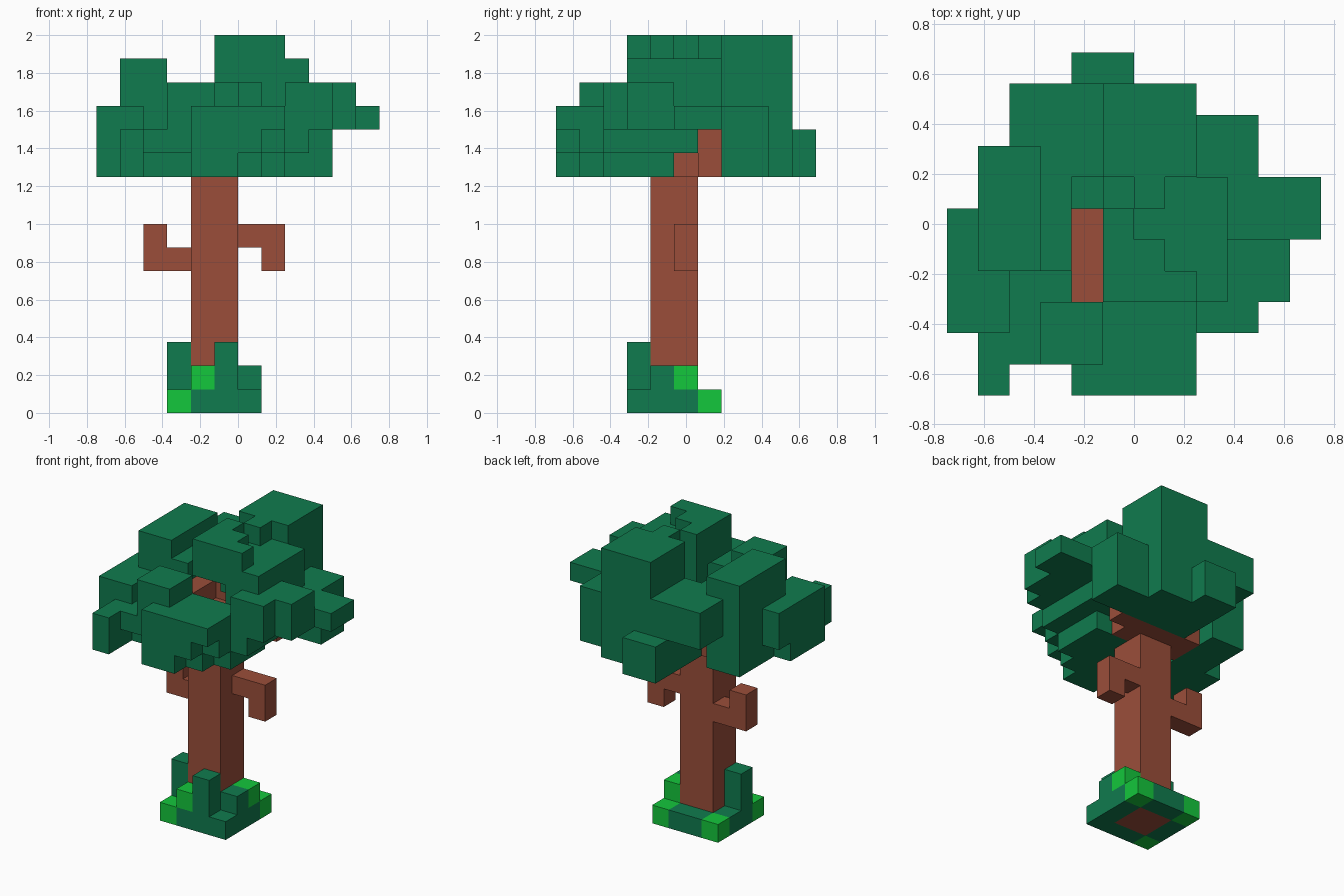
import bpy, bmesh
from mathutils import Vector

if "Cube" in bpy.data.objects:
    bpy.data.objects.remove(bpy.data.objects["Cube"])

V = 0.125                              # cube size
ORIGIN = Vector((-0.75, -0.6875, 0))   # corner of the first cube


def material(name, rgb):
    m = bpy.data.materials.new(name)
    m.diffuse_color = (*rgb, 1)
    m.use_nodes = True
    m.node_tree.nodes["Principled BSDF"].inputs["Base Color"].default_value = m.diffuse_color
    return m


LEAF = material("leaf_green", (0.005, 0.198, 0.077))
GRASS = material("bright_green", (0.007, 0.571, 0.045))
BARK = material("bark_brown", (0.328, 0.076, 0.042))
owner = {}     # cube -> part name; the first part placed keeps a shared cube
paint = {}     # part name -> material


def block(name, mat, x, y, z):
    """Solid block; each of x, y, z is one cube index or a (first, last) pair."""
    paint[name] = mat
    rx, ry, rz = [range(r[0], r[1] + 1) if isinstance(r, tuple) else (r,)
                  for r in (x, y, z)]
    for i in rx:
        for j in ry:
            for k in rz:
                owner.setdefault((i, j, k), name)


# Trunk and its upper core
block("trunk", BARK, (4, 5), (4, 5), (0, 11))
block("trunk", BARK, 4, (3, 5), (11, 12))
block("trunk", BARK, 5, 5, 12)

# Two bent branches, the left turning up and the right turning down
for name, arm, tip, level in (("left_branch", 3, 2, 6), ("right_branch", 6, 7, 7)):
    block(name, BARK, arm, 5, level)
    block(name, BARK, tip, 5, (6, 7))

# Branches under the leaves
block("upper_branches", BARK, (3, 6), (5, 6), 10)
block("upper_branches", BARK, (6, 7), 6, (10, 11))

# Grass: bright tufts at three corners and two sides, dark ring and tall blades
for x, y, z in ((3, 3, 0), (3, 6, 0), (6, 6, 0), (4, 3, 1), (6, 5, 1)):
    block("bright_grass", GRASS, x, y, z)
block("base_grass", LEAF, (3, 6), (3, 6), 0)
for x, y, top in ((5, 3, 2), (3, 4, 2), (6, 4, 1)):
    block("base_grass", LEAF, x, y, (1, top))

# Front and right leaves: underside rises in diagonal steps to the right
for y, end in enumerate((8, 8, 10, 11, 11)):
    for x in range(4, end):
        low = min(12, max(10, x + 5 - min(y, 2)))
        top = 13 if x > 7 or (y > 2 and x == 7) else 11 if y > 2 else 12
        block("front_leaves", LEAF, x, y, (low, top))
block("front_leaves", LEAF, (3, 4), (1, 2), (11, 13))

# Left leaves
block("left_leaves", LEAF, 1, (0, 1), (10, 11))
block("left_leaves", LEAF, 2, 1, 11)
block("left_leaves", LEAF, (2, 3), (2, 3), (10, 11))
block("left_leaves", LEAF, (0, 1), (2, 3), (10, 12))
for y in (4, 5):
    block("left_leaves", LEAF, 0, y, (y + 6, 12))
block("left_leaves", LEAF, (1, 2), (4, 7), (10, 14))

# Back leaves
block("back_leaves", LEAF, (2, 3), (8, 9), (12, 13))
block("back_leaves", LEAF, 3, (4, 7), (12, 13))
block("back_leaves", LEAF, 4, (7, 9), (10, 13))
block("back_leaves", LEAF, (4, 5), 10, (10, 11))
block("back_leaves", LEAF, (5, 7), (7, 9), (10, 15))
for x in (4, 5):
    block("back_leaves", LEAF, x, 6, (11, x + 7))

# Right leaves
block("right_leaves", LEAF, (8, 9), (7, 8), (10, 12))
block("right_leaves", LEAF, (8, 11), (5, 6), 12)
block("right_leaves", LEAF, (7, 8), 5, 11)

# Crown: higher on the front left side of a diagonal, hollow below its corner
for x in range(5, 9):
    for y in range(3, 7):
        if (x, y) != (5, 6):
            top = 15 if x + y <= 10 and x < 8 or x == y == 6 else 14
            block("crown_leaves", LEAF, x, y, (14 if x + y < 10 else 13, top))


def skin(name):
    """Outer skin of one part: a square wherever a cube meets empty space."""
    bm = bmesh.new()
    for cell in [c for c, n in owner.items() if n == name]:
        centre = ORIGIN + (Vector(cell) + Vector((.5, .5, .5))) * V
        for axis in range(3):
            for sign in (-1, 1):
                d, u = Vector(), Vector()
                d[axis] = sign
                u[(axis + 1) % 3] = 1
                if tuple(int(a + b) for a, b in zip(cell, d)) in owner:
                    continue
                w = d.cross(u)
                quad = (d - u - w, d + u - w, d + u + w, d - u + w)
                bm.faces.new([bm.verts.new(centre + q * V / 2) for q in quad])
    bmesh.ops.remove_doubles(bm, verts=bm.verts, dist=0.001)
    mesh = bpy.data.meshes.new(name)
    bm.to_mesh(mesh)
    bm.free()
    mesh.materials.append(paint[name])
    bpy.context.collection.objects.link(bpy.data.objects.new(name, mesh))


for part in paint:
    skin(part)
